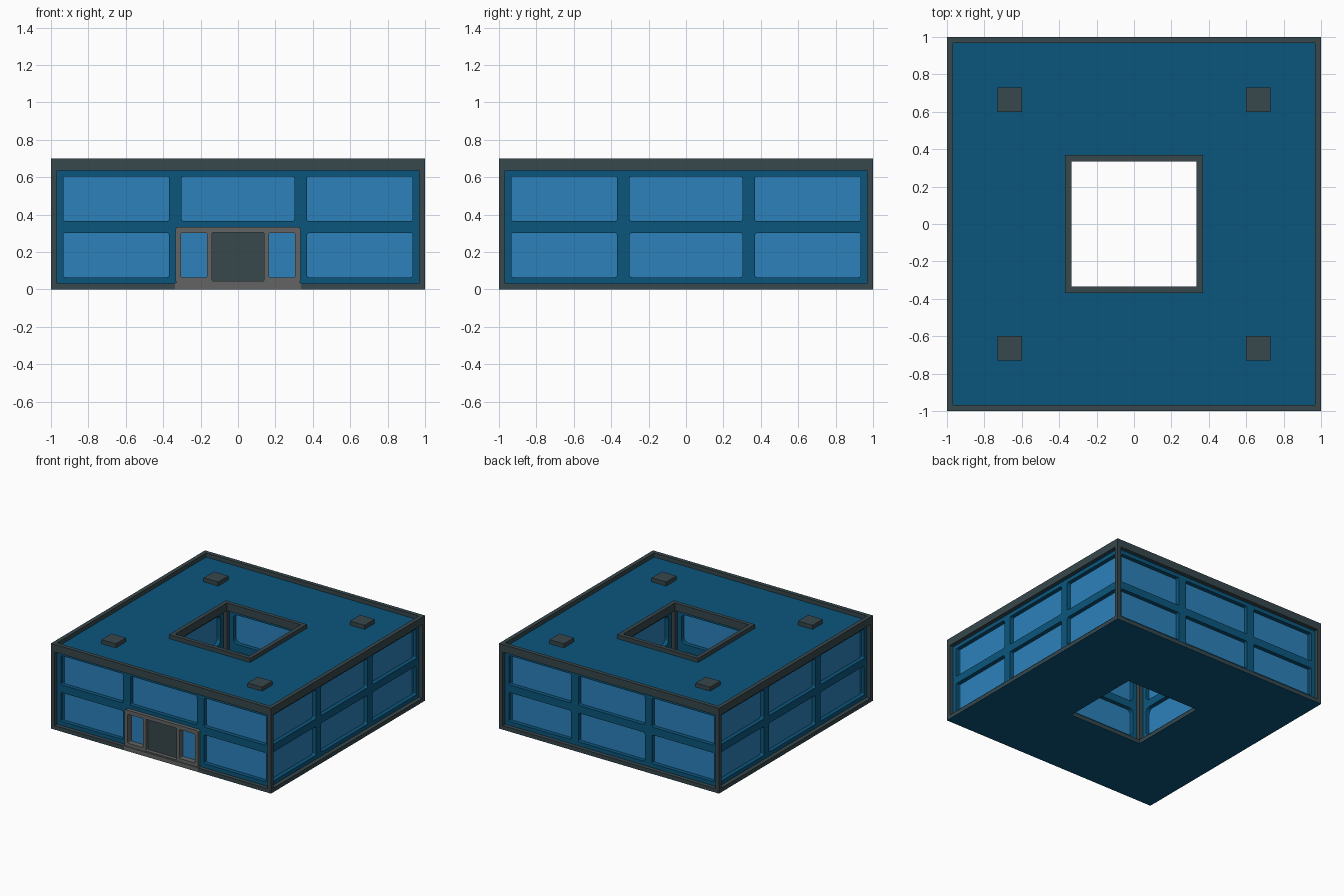
import bpy
import math
from mathutils import Matrix

cube = bpy.data.objects.get("Cube")
if cube:
    bpy.data.objects.remove(cube, do_unlink=True)


def material(name, hex_code):
    def linear(i):
        c = int(hex_code[i:i + 2], 16) / 255
        return c / 12.92 if c <= 0.04045 else ((c + 0.055) / 1.055) ** 2.4
    col = (linear(0), linear(2), linear(4), 1)
    m = bpy.data.materials.new(name)
    m.use_nodes = True
    m.diffuse_color = col
    bsdf = m.node_tree.nodes["Principled BSDF"]
    bsdf.inputs["Base Color"].default_value = col
    bsdf.inputs["Roughness"].default_value = 0.8
    return m


DARK = material("dark slate", "37474C")
TEAL = material("deep teal blue", "0B567D")
GLASS = material("window blue", "2C81BB")
GREY = material("warm grey", "636465")


def rounded_rect(x0, x1, y0, y1, r):
    """Outline points of a rectangle with rounded corners."""
    if r == 0:
        return [(x0, y0), (x1, y0), (x1, y1), (x0, y1)]
    pts = []
    corners = ((x1 - r, y1 - r), (x0 + r, y1 - r), (x0 + r, y0 + r), (x1 - r, y0 + r))
    for k, (cx, cy) in enumerate(corners):
        for s in range(5):
            a = math.radians(90 * k + 22.5 * s)
            pts.append((cx + r * math.cos(a), cy + r * math.sin(a)))
    return pts


def plate(name, rects, low, high, mat, matrix=Matrix()):
    """Flat slab: the first rectangle is the outline, the others are holes."""
    cu = bpy.data.curves.new(name, "CURVE")
    cu.dimensions = "2D"
    cu.fill_mode = "BOTH"
    cu.extrude = (high - low) / 2
    for rect in rects:
        pts = rounded_rect(*rect)
        sp = cu.splines.new("POLY")
        sp.points.add(len(pts) - 1)
        for p, (x, y) in zip(sp.points, pts):
            p.co = (x, y, 0, 1)
        sp.use_cyclic_u = True
        sp.use_smooth = False
    tmp = bpy.data.objects.new(name + "_outline", cu)
    bpy.context.scene.collection.objects.link(tmp)
    deps = bpy.context.evaluated_depsgraph_get()
    mesh = bpy.data.meshes.new_from_object(tmp.evaluated_get(deps))
    bpy.data.objects.remove(tmp, do_unlink=True)
    mesh.transform(matrix @ Matrix.Translation((0, 0, (low + high) / 2)))
    mesh.materials.clear()
    mesh.materials.append(mat)
    for f in mesh.polygons:
        f.use_smooth = False
        f.material_index = 0
    mesh.name = name
    ob = bpy.data.objects.new(name, mesh)
    bpy.context.scene.collection.objects.link(ob)
    return ob


def square(h):
    return (-h, h, -h, h, 0)


U = 1 / 30            # frame thickness
YARD = 0.335          # half width of the courtyard opening
BASE, HEAD, TOP = 0.033, 0.637, 0.70
STAND = Matrix.Rotation(math.pi / 2, 4, "X")   # slab faces -y, its z becomes depth

# Underside, roof and the dark frame rings
plate("underside", [square(1), square(YARD)], 0, 0.003, TEAL)
plate("roof", [square(0.98), square(0.35)], HEAD, TOP - U, TEAL)
for label, low, high in (("base", 0.003, BASE), ("parapet", HEAD, TOP)):
    plate("outer_" + label, [square(1), square(1 - U)], low, high, DARK)
    plate("courtyard_" + label, [square(YARD + U), square(YARD)], low, high, DARK)

# Corner posts and roof vents
for sx, tx in ((-1, "right"), (1, "left")):
    for sy, ty in ((-1, "front"), (1, "back")):
        for label, c, h, low, high in (
                ("corner_post", 1 - U / 2, U / 2, BASE, HEAD),
                ("courtyard_post", YARD + U / 2, U / 2, BASE, HEAD),
                ("roof_vent", 0.665, 0.066, TOP - U, TOP)):
            plate(f"{ty}_{tx}_{label}", [square(h)], low, high, DARK,
                  Matrix.Translation((sx * c, sy * c, 0)))

# Window openings
ROWS = ((0.065, 0.302), (0.365, 0.605))
COLUMNS = ((-0.935, -0.368), (-0.302, 0.302), (0.368, 0.935))
windows = [(*c, *r, 0.014) for r in ROWS for c in COLUMNS]
yard_windows = [(-0.3, 0.3, *r, 0.04) for r in ROWS]

# Four outer facades and four courtyard walls
for i, side in enumerate(("front", "left", "back", "right")):
    turn = Matrix.Rotation(i * math.pi / 2, 4, "Z") @ STAND
    holes = list(windows)
    if side == "front":
        holes[1] = (-0.32, 0.32, 0.04, 0.325, 0)     # entrance opening
    w = 1 - U
    plate(side + "_wall", [(-w, w, 0.02, HEAD + 0.01, 0)] + holes,
          1 - 2 * U, 1 - U, TEAL, turn)
    plate(side + "_glass", [(-0.94, 0.94, 0.05, 0.62, 0)],
          0.925, 1 - 2 * U, GLASS, turn)
    v = YARD + U
    plate(side + "_courtyard_wall", [(-v, v, 0.02, HEAD + 0.01, 0)] + yard_windows,
          v, v + U, TEAL, turn)
    plate(side + "_courtyard_glass", [(-0.32, 0.32, 0.05, 0.62, 0)],
          v + U, v + U + 0.008, GLASS, turn)

# Entrance: frame with sidelights, threshold and door
plate("entrance_frame",
      [(-0.333, 0.333, 0.035, 0.335, 0.012),
       (-0.305, -0.165, 0.065, 0.302, 0.006),
       (-0.14, 0.14, 0.045, 0.305, 0.01),
       (0.165, 0.305, 0.065, 0.302, 0.006)], 0.935, 0.996, GREY, STAND)
plate("entrance_threshold", [(-0.337, 0.337, 0.001, 0.036, 0)], 0.955, 1.001, GREY, STAND)
plate("entrance_door", [(-0.15, 0.15, 0.03, 0.315, 0)], 0.94, 0.966, DARK, STAND)
for s, side in ((-1, "right"), (1, "left")):
    x0, x1 = sorted((s * 0.16, s * 0.31))
    plate(side + "_sidelight", [(x0, x1, 0.06, 0.31, 0)], 0.936, 0.95, GLASS, STAND)
